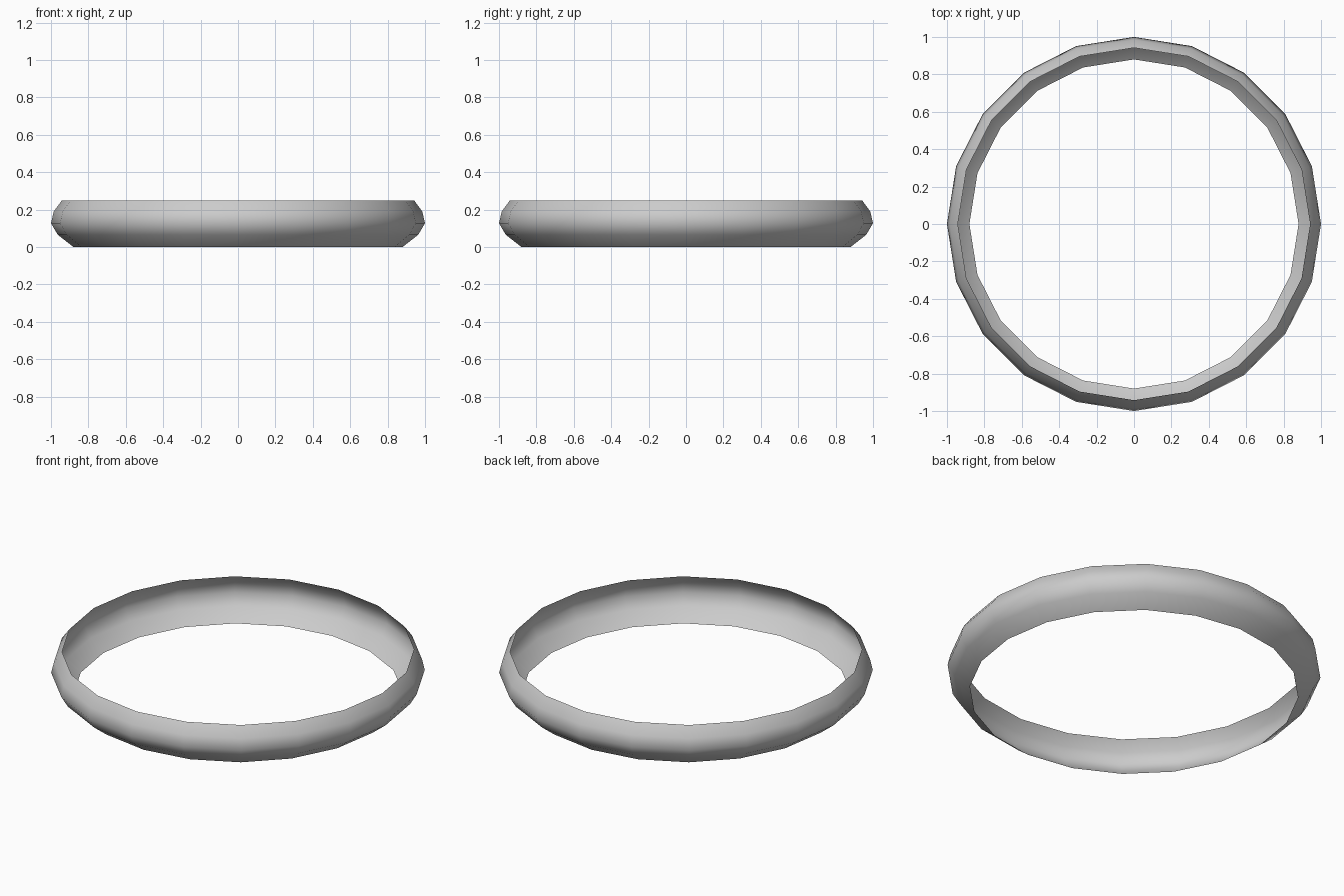
import bpy, bmesh
from math import cos, sin, pi

if "Cube" in bpy.data.objects:
    bpy.data.objects.remove(bpy.data.objects["Cube"])

SIDES = 20
# Bulging wall profile: radius, height
PROFILE = [(0.88, 0.0), (0.963, 0.065), (1.0, 0.127), (0.985, 0.19), (0.942, 0.249)]

# Open ring band, a single thin wall swept around z
bm = bmesh.new()
rings = [[bm.verts.new((r * cos(2 * pi * i / SIDES), r * sin(2 * pi * i / SIDES), z))
          for i in range(SIDES)] for r, z in PROFILE]
for low, high in zip(rings, rings[1:]):
    for i in range(SIDES):
        j = (i + 1) % SIDES
        face = bm.faces.new((low[i], low[j], high[j], high[i]))
        face.smooth = True

mesh = bpy.data.meshes.new("ring_band")
bm.to_mesh(mesh)
bm.free()
ring = bpy.data.objects.new("ring_band", mesh)
bpy.context.collection.objects.link(ring)
